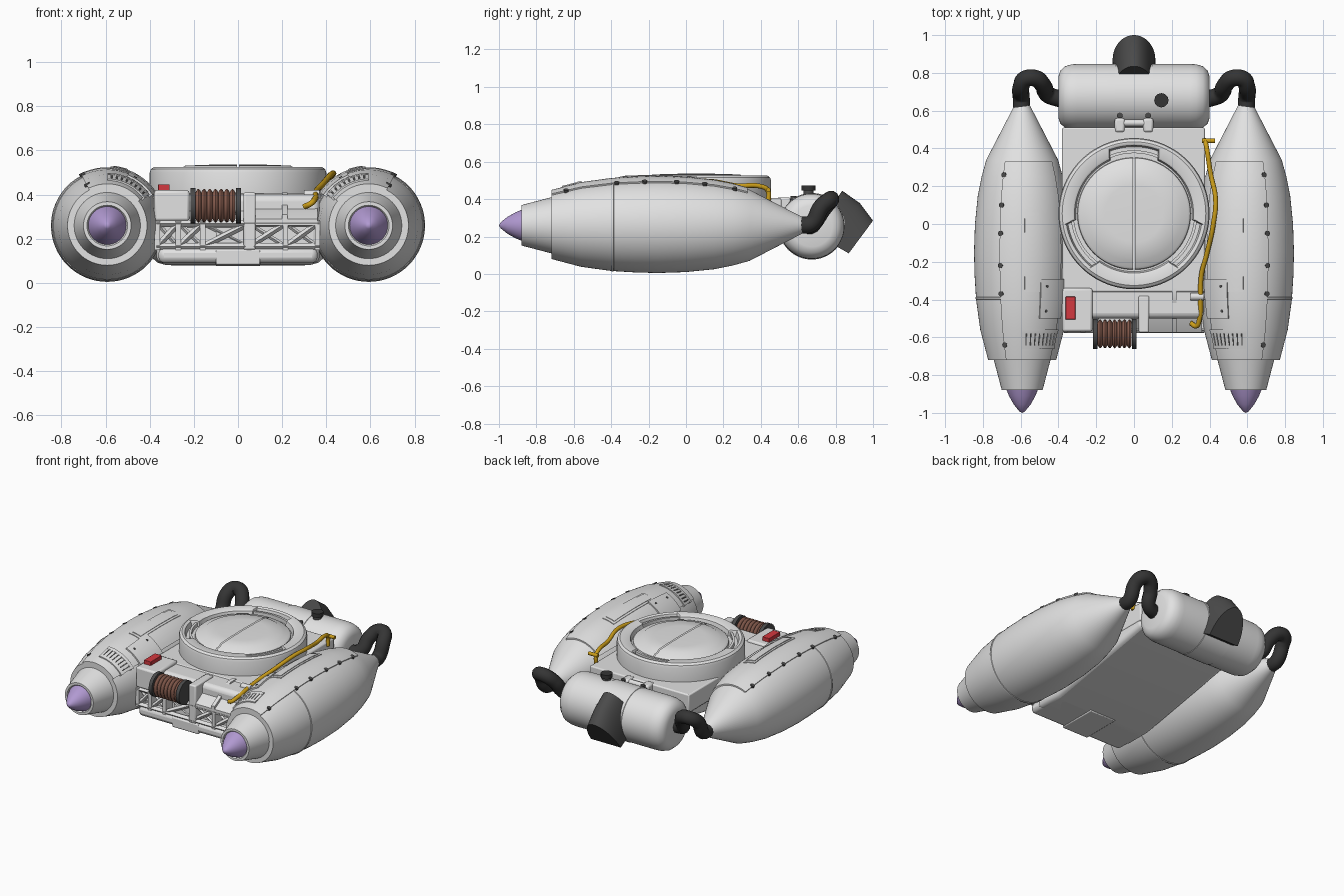
import bpy, bmesh, math
from mathutils import Vector

if "Cube" in bpy.data.objects:
    bpy.data.objects.remove(bpy.data.objects["Cube"])


def material(name, *rgb):
    m = bpy.data.materials.new(name)
    m.use_nodes = True
    m.diffuse_color = (*rgb, 1)
    m.node_tree.nodes["Principled BSDF"].inputs["Base Color"].default_value = (*rgb, 1)
    return m


GREY = material("light_grey", .76, .76, .76)
DARK = material("dark_grey", .07, .07, .07)
BLACK = material("black_rubber", .035, .035, .035)
PURPLE = material("purple", .44, .32, .64)
YELLOW = material("yellow", .6, .34, .01)
COPPER = material("copper", .27, .12, .085)
RED = material("red", .65, .04, .05)


def finish(bm, name, mat, angle=32, bevel=0, segments=2):
    bmesh.ops.recalc_face_normals(bm, faces=bm.faces)
    mesh = bpy.data.meshes.new(name)
    bm.to_mesh(mesh)
    bm.free()
    ob = bpy.data.objects.new(name, mesh)
    bpy.context.collection.objects.link(ob)
    mesh.materials.append(mat)
    if bevel:
        mod = ob.modifiers.new("bevel", 'BEVEL')
        mod.width, mod.segments = bevel, segments
    bpy.ops.object.select_all(action='DESELECT')
    ob.select_set(True)
    bpy.context.view_layer.objects.active = ob
    bpy.ops.object.shade_smooth_by_angle(angle=math.radians(angle))
    return ob


def loft(name, mat, sections, wrap=True, caps=True, **kw):
    """Skin a row of matching cross-sections."""
    bm = bmesh.new()
    rings = [[bm.verts.new(co) for co in s] for s in sections]
    n = len(rings[0])
    for p, q in zip(rings, rings[1:]):
        for j in range(n if wrap else n - 1):
            k = (j + 1) % n
            bm.faces.new((p[j], p[k], q[k], q[j]))
    if caps:
        bm.faces.new(rings[0])
        bm.faces.new(rings[-1])
    bmesh.ops.remove_doubles(bm, verts=bm.verts, dist=1e-5)
    return finish(bm, name, mat, **kw)


def revolve(name, mat, profile, place, a0=0, a1=360, steps=64, closed=False):
    """Sweep (radius, height) points around an axis given by place(r, h, a)."""
    angles = [math.radians(a0 + (a1 - a0) * i / steps) for i in range(steps + 1)]
    return loft(name, mat, [[place(r, h, a) for r, h in profile] for a in angles], closed, closed)


def slab(name, mat, xs, outline, **kw):
    """Side outline of (y, z) points extruded across x."""
    return loft(name, mat, [[(x, y, z) for y, z in outline] for x in xs], **kw)


def box(name, mat, xs, y, z, bevel=0, segments=2):
    outline = [(y[0], z[0]), (y[1], z[0]), (y[1], z[1]), (y[0], z[1])]
    return slab(name, mat, xs, outline, bevel=bevel, segments=segments)


def along_x(x, y, z):
    return lambda r, h, a: (x + h, y + r * math.sin(a), z + r * math.cos(a))


def along_z(x, y, z):
    return lambda r, h, a: (x + r * math.cos(a), y + r * math.sin(a), z + h)


def rod(name, mat, p, q, radius, sides=32):
    p, q = Vector(p), Vector(q)
    bm = bmesh.new()
    bmesh.ops.create_cone(bm, cap_ends=True, segments=sides, radius1=radius,
                          radius2=radius, depth=(q - p).length)
    rot = (q - p).to_track_quat('Z', 'Y').to_matrix()
    for v in bm.verts:
        v.co = rot @ v.co + (p + q) / 2
    return finish(bm, name, mat)


def pipe(name, mat, points, radius):
    curve = bpy.data.curves.new(name, 'CURVE')
    curve.dimensions = '3D'
    curve.bevel_depth, curve.bevel_resolution = radius, 4
    curve.use_fill_caps = True
    s = curve.splines.new('BEZIER')
    s.bezier_points.add(len(points) - 1)
    for b, co in zip(s.bezier_points, points):
        b.co = co
        b.handle_left_type = b.handle_right_type = 'AUTO'
    ob = bpy.data.objects.new(name, curve)
    bpy.context.collection.objects.link(ob)
    curve.materials.append(mat)


# Twin side pods: (radius, y) profile
HULL = [(.18, -.72), (.222, -.56), (.244, -.40), (.252, -.27), (.255, -.15),
        (.25, .0), (.235, .15), (.215, .25), (.19, .34), (.04, .63)]


def pod_radius(y):
    for (r0, y0), (r1, y1) in zip(HULL, HULL[1:]):
        if y <= y1:
            return r0 + (r1 - r0) * (y - y0) / (y1 - y0)


for side, label in ((1, "left"), (-1, "right")):
    def place(r, y, a, s=side):
        return (s * (.592 - r * math.sin(a)), y, .26 + r * math.cos(a))

    def skin(name, mat, y0, y1, a0, a1, lift):
        """Raised plate that follows the pod surface."""
        ys = [y0] + [y for r, y in HULL if y0 < y < y1] + [y1]
        top = [(pod_radius(y) + lift, y) for y in ys]
        low = [(pod_radius(y) - .015, y) for y in reversed(ys)]
        revolve(f"{label}_{name}", mat, top + low, place, a0, a1, 14, True)

    revolve(f"{label}_pod", GREY, HULL + [(0, .65)], place)
    revolve(f"{label}_pod_collar", GREY,
            [(0, -.87), (.086, -.87), (.092, -.88), (.108, -.88), (.15, -.72), (.18, -.72)], place)
    revolve(f"{label}_nose_cone", PURPLE,
            [(.086, -.87), (.07, -.91), (.045, -.955), (.015, -.992), (0, -1)], place)
    revolve(f"{label}_pod_seam", GREY, [(.24, -.402), (.248, -.397), (.248, -.388), (.24, -.383)], place)
    # Raised upper skin, access plates and vent
    skin("upper_skin", GREY, -.72, .33, -27, 52, .009)
    skin("access_panel", GREY, -.36, .08, 3, 23, .013)
    skin("access_lid", GREY, -.34, .06, 6, 20, .017)
    skin("hinge_plate", GREY, -.50, -.29, 22, 56, .018)
    skin("vent_recess", DARK, -.652, -.568, 3, 52, .0105)
    skin("vent_lip_front", GREY, -.662, -.642, 0, 54, .016)
    skin("vent_lip_back", GREY, -.580, -.558, 0, 54, .016)
    for i in range(9):
        skin(f"vent_slat_{i}", GREY, -.65, -.57, i * 6.1, i * 6.1 + 4.4, .015)
    bolts = [(y, -26) for y in (.26, .10, -.05, -.22, -.37, -.64)]
    for i, (y, a) in enumerate(bolts + [(-.33, 30), (-.46, 30)]):
        r, a = pod_radius(y), math.radians(a)
        rod(f"{label}_pod_bolt_{i}", DARK, place(r - .01, y, a),
            place(r + (.012 if i < 6 else .02), y, a), .014 if i < 6 else .008, 12)
    # Hose from pod tail to tank end
    pipe(f"{label}_hose", BLACK, [(side * x, y, z) for x, y, z in (
        (.595, .61, .26), (.597, .67, .27), (.598, .725, .36), (.575, .768, .395),
        (.525, .772, .395), (.482, .735, .35), (.455, .685, .275), (.385, .66, .255))], .045)

# Central hull with a belly that rises to the back, and deck
slab("hull", GREY, (-.37, .37), [(-.5, .4), (-.5, .09), (-.3, .09), (.51, .24), (.51, .4)],
     bevel=.03, segments=3)
box("deck", GREY, (-.38, .375), (-.36, .51), (.28, .405), .008)
box("bow_floor", GREY, (-.36, .36), (-.575, -.3), (.09, .16), .025)
box("keel_plate", GREY, (-.1, .1), (-.575, -.3), (.083, .15), .006)
box("right_shelf_block", GREY, (-.38, -.22), (-.57, -.34), (.28, .42), .012)
box("bow_post", GREY, (.025, .08), (-.575, -.38), (.15, .41), .008)
box("marker_lamp", RED, (-.362, -.31), (-.505, -.385), (.41, .446), .002)
slab("left_bow_slope", GREY, (.08, .36), [(-.575, .26), (-.575, .29), (-.39, .4), (-.34, .4), (-.34, .26)])
slab("winch_bed", GREY, (-.23, .03), [(-.56, .25), (-.56, .28), (-.40, .4), (-.34, .4), (-.34, .25)])
slab("bow_ridge", GREY, (.2, .225), [(-.575, .26), (-.575, .31), (-.40, .41), (-.34, .41), (-.34, .26)])
box("bow_bracket", GREY, (.14, .2), (-.49, -.45), (.33, .385), .006)

# Bow lattice
for z in (.165, .27):
    rod("lattice_rail", GREY, (-.37, -.56, z), (.37, -.56, z), .016, 4)
posts = (-.365, -.27, -.16, .05, .215, .36)
for i, x in enumerate(posts):
    box("lattice_post", GREY, (x - .012, x + .012), (-.572, -.49), (.15, .28))
    if i:
        rod("lattice_brace", GREY, (posts[i - 1], -.557, .165), (x, -.557, .27), .014, 4)
        rod("lattice_counter_brace", GREY, (posts[i - 1], -.545, .27), (x, -.545, .165), .010, 4)
box("lattice_panel", GREY, (-.1, .03), (-.55, -.49), (.15, .28))

# Winch with copper cable turns
for x in (-.204, .002):
    rod("winch_flange", DARK, (x - .012, -.582, .35), (x + .012, -.582, .35), .08)
coil = [(.060 + .016 * abs(math.sin(t * math.pi / 6)), -.192 + .18 * t / 42) for t in range(43)]
revolve("winch_cable", COPPER, coil, along_x(0, -.582, .35), steps=40)
box("winch_mount", GREY, (-.19, -.01), (-.53, -.48), (.28, .33), .01)

# Round hatch ring with three inner slots
sections = []
for deg in range(0, 361, 3):
    slot = any(abs((deg - c + 180) % 360 - 180) <= 23 for c in (90, 210, 330))
    inner = .362 if slot else .315
    section = ((.4, .39), (.4, .5), (.395, .515), (.38, .526), (inner + .01, .526),
               (inner, .52), (inner - .008, .488), (.28, .488))
    sections.append([along_z(0, .055, 0)(r, z, math.radians(deg)) for r, z in section])
loft("hatch_ring", GREY, sections, wrap=False, caps=False)
rod("hatch_floor", GREY, (0, .055, .42), (0, .055, .489), .33, 64)
for centre, label in ((0, "left"), (180, "right")):
    shift = .004 if centre == 0 else -.004
    revolve(f"{label}_hatch_door", GREY,
            [(.298, .48), (.294, .505), (.282, .515), (.25, .521), (.235, .531), (.15, .535), (0, .537)],
            along_z(shift, .055, 0), centre - 90, centre + 90, 40)
for c in (90, 210, 330):
    revolve("slot_handle", GREY, [(.32, .48), (.32, .515), (.335, .515), (.335, .48)],
            along_z(0, .055, 0), c - 23, c + 23, 12, True)

# Rear tank with band, brackets and filler cap
half = [(.175, .3), (.173, .33), (.163, .365), (.14, .39), (.11, .4), (0, .4)]
revolve("rear_tank", GREY, [(r, -h) for r, h in reversed(half)] + half, along_x(0, .672, .255))
revolve("tank_band", GREY, [(.17, -.105), (.178, -.1), (.178, .1), (.17, .105)], along_x(0, .672, .255))
for x in (-.075, .075):
    box("tank_bracket", GREY, (x - .027, x + .027), (.485, .56), (.34, .41), .012)
    rod("tank_bolt", DARK, (x, .575, .38), (x, .575, .418), .015, 12)
rod("tank_hinge", GREY, (-.06, .535, .39), (.06, .535, .39), .018, 16)
rod("filler_neck", DARK, (.145, .655, .41), (.145, .655, .45), .028)
rod("filler_cap", BLACK, (.145, .655, .445), (.145, .655, .472), .038, 12)

# Arched exhaust hood: each station has a foot (y, z) and a crown (y, z)
hood = []
for foot, crown in (((.87, .11), (1.0, .285)), ((.80, .15), (.93, .378)), ((.70, .24), (.835, .445))):
    arch = []
    for i in range(25):
        t = math.pi * i / 24
        rise = math.sin(t)
        arch.append((.113 * math.cos(t), foot[0] + (crown[0] - foot[0]) * rise,
                     foot[1] + (crown[1] - foot[1]) * rise))
    hood.append(arch)
loft("exhaust_hood", DARK, hood, angle=40)

# Yellow fuel line
pipe("fuel_line", YELLOW, [(.375, .44, .38), (.378, .435, .45), (.385, .40, .468), (.405, .27, .472),
     (.432, .13, .495), (.42, .0, .49), (.385, -.16, .45), (.357, -.27, .42), (.352, -.40, .40),
     (.345, -.51, .375), (.33, -.54, .36), (.30, -.525, .345)], .013)
rod("fuel_line_fitting", YELLOW, (.36, .44, .45), (.43, .44, .45), .012, 12)
rod("fuel_line_clip", GREY, (.30, -.385, .40), (.37, -.385, .40), .02, 12)
